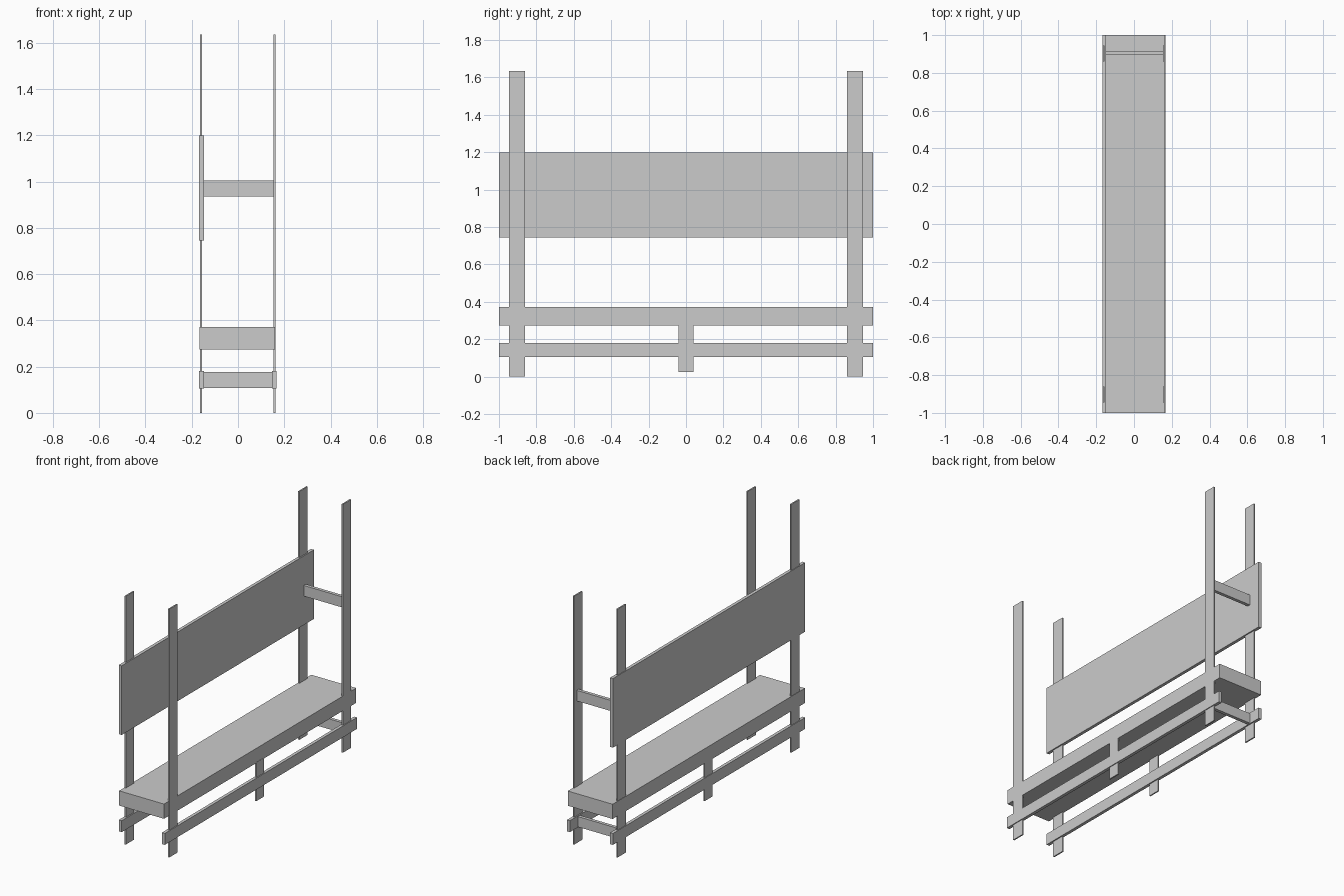
import bpy

if "Cube" in bpy.data.objects:
    bpy.data.objects.remove(bpy.data.objects["Cube"])


def box(name, x, y, z):
    """Axis-aligned board given its (min, max) extent on each axis."""
    bpy.ops.mesh.primitive_cube_add(size=1, location=[(a + b) / 2 for a, b in (x, y, z)])
    ob = bpy.context.object
    ob.name = name
    ob.scale = [b - a for a, b in (x, y, z)]
    bpy.ops.object.transform_apply(location=False, rotation=False, scale=True)
    return ob


# Long boards: seat and backrest
box("seat", (-0.166, 0.161), (-1, 1), (0.275, 0.372))
box("backrest", (-0.168, -0.147), (-1, 1), (0.745, 1.2))

# Uprights, short centre legs and lower rails on both long sides
sides = {
    "back": ((-0.164, -0.155), (-0.168, -0.147)),
    "front": ((0.153, 0.162), (0.146, 0.167)),
}
for side, (post_x, rail_x) in sides.items():
    for end, y in (("left", -0.903), ("right", 0.903)):
        box(f"{side}_{end}_post", post_x, (y - 0.043, y + 0.043), (0, 1.635))
    box(f"{side}_centre_leg", post_x, (-0.04, 0.04), (0.025, 0.28))
    box(f"{side}_lower_rail", rail_x, (-1, 1), (0.105, 0.18))

# Crosspieces, at one end only
box("armrest", (-0.147, 0.153), (0.895, 0.917), (0.935, 1.005))
box("lower_stretcher", (-0.147, 0.146), (0.895, 0.917), (0.108, 0.176))
